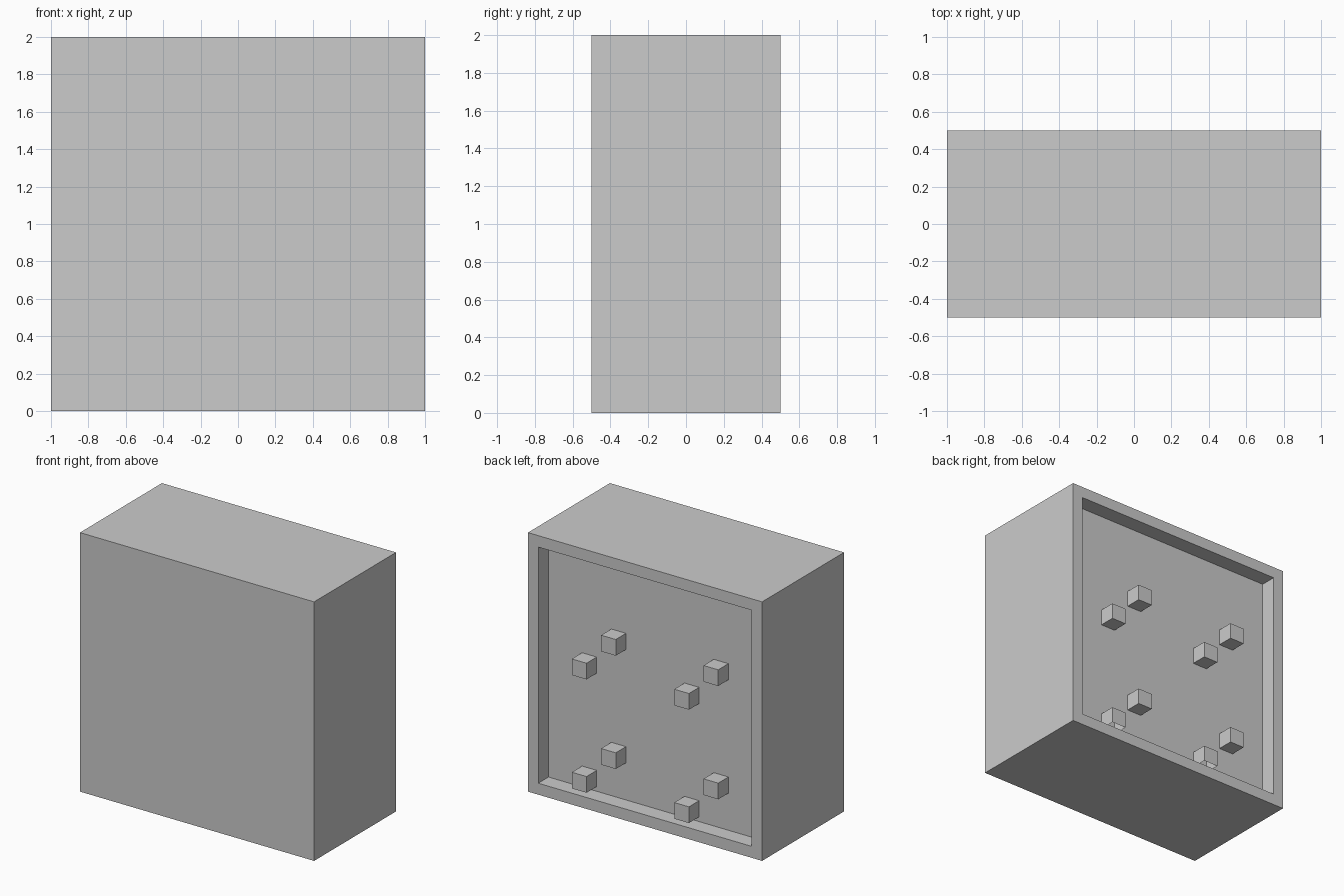
import bpy
import bmesh
from mathutils import Matrix, Vector

if "Cube" in bpy.data.objects:
    bpy.data.objects.remove(bpy.data.objects["Cube"])

U = 0.125  # rim width, recess depth and peg size


def make_object(name, bm):
    bmesh.ops.recalc_face_normals(bm, faces=bm.faces)
    mesh = bpy.data.meshes.new(name)
    bm.to_mesh(mesh)
    bm.free()
    obj = bpy.data.objects.new(name, mesh)
    bpy.context.collection.objects.link(obj)
    return obj


def box(lo, hi):
    lo, hi = Vector(lo), Vector(hi)
    bm = bmesh.new()
    bmesh.ops.create_cube(bm, size=1, matrix=Matrix.Translation((lo + hi) / 2)
                          @ Matrix.Diagonal((*(hi - lo), 1)))
    bm.normal_update()
    return bm


def face_towards(bm, direction):
    return max(bm.faces, key=lambda f: f.normal.dot(Vector(direction)))


# Solid block with a square recess sunk into its back
bm = box((-1, -0.5, 0), (1, 0.5, 2))
back = face_towards(bm, (0, 1, 0))
bmesh.ops.inset_region(bm, faces=[back], thickness=U)
panel = bmesh.ops.extrude_discrete_faces(bm, faces=[back])["faces"][0]
bmesh.ops.translate(bm, verts=panel.verts, vec=(0, -U, 0))
make_object("recessed_block", bm)

# Pegs on the recess panel: two staggered rows, repeated at two heights
for level, base in (("lower", U), ("upper", 1.0)):
    for row, xs, rise in (("outer", (0.5, -0.375), 0), ("inner", (0.25, -0.625), 0.25)):
        for side, x in zip(("right", "left"), xs):
            z = base + rise
            bm = box((x, 0.5 - U, z), (x + U, 0.5, z + U))
            # open the sides that sit against the panel and rim
            hidden = [face_towards(bm, (0, -1, 0))]
            if z == U:
                hidden.append(face_towards(bm, (0, 0, -1)))
            bmesh.ops.delete(bm, geom=hidden, context='FACES')
            make_object(f"peg_{level}_{row}_{side}", bm)

            # keep the shell facing outwards
            mesh = bpy.data.objects[f"peg_{level}_{row}_{side}"].data
            centre = Vector((x + U / 2, 0.5 - U / 2, z + U / 2))
            if any((p.center - centre).dot(p.normal) < 0 for p in mesh.polygons):
                mesh.flip_normals()
